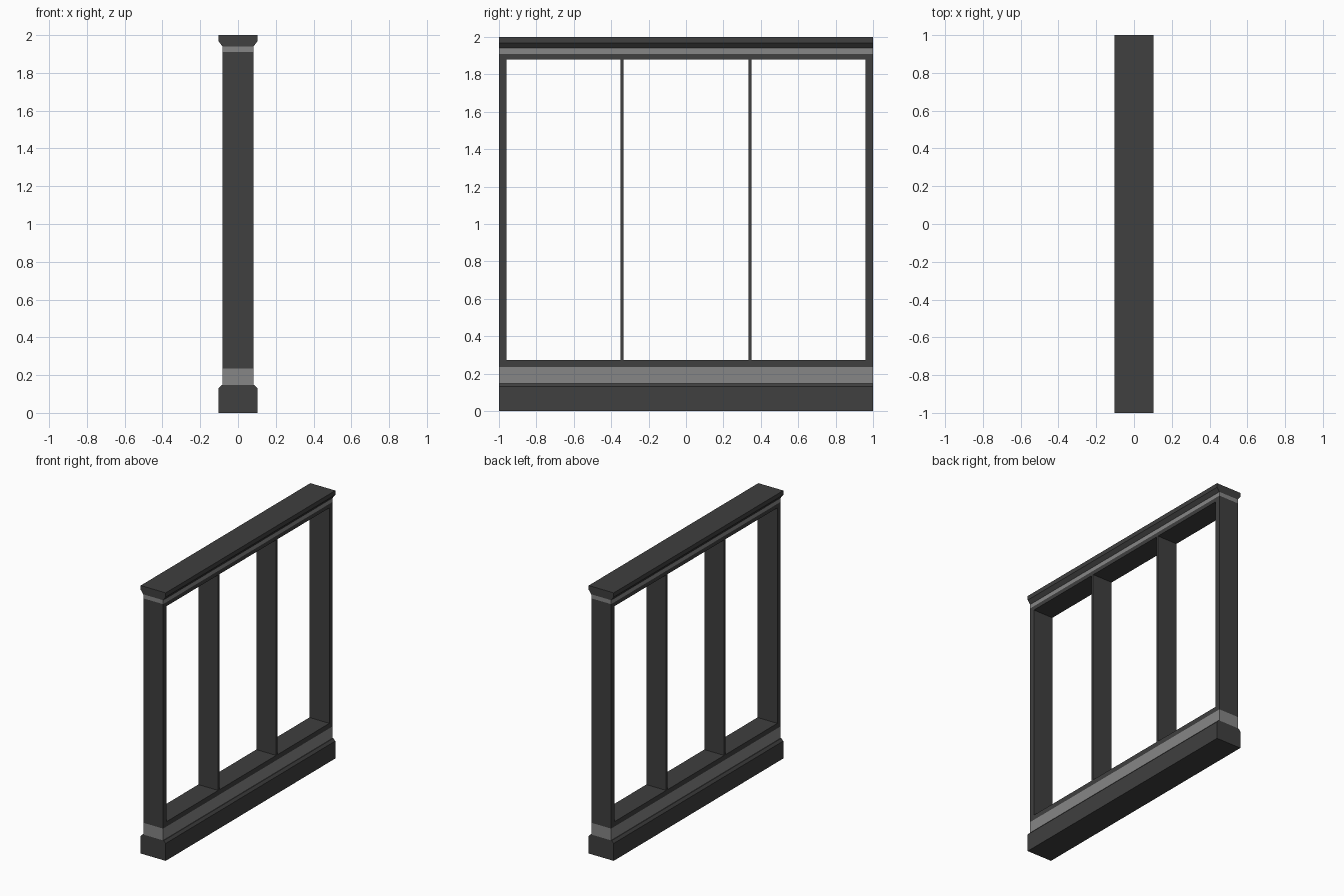
import bpy, bmesh

if "Cube" in bpy.data.objects:
    bpy.data.objects.remove(bpy.data.objects["Cube"])

def material(name, v):
    m = bpy.data.materials.new(name)
    m.diffuse_color = (v, v, v, 1)
    m.use_nodes = True
    m.node_tree.nodes["Principled BSDF"].inputs["Base Color"].default_value = m.diffuse_color
    return m

DARK = material("dark_metal", 0.05)
LIGHT = material("light_trim", 0.24)
W = 0.082   # half depth of frame
E = 0.103   # half depth of base and cap

def extrude(name, half, y0, y1, mat):
    """Extrude a mirrored (x, z) half profile along y."""
    prof = half + [(-x, z) for x, z in reversed(half)]
    bm = bmesh.new()
    face = bm.faces.new([bm.verts.new((x, y0, z)) for x, z in prof])
    ext = bmesh.ops.extrude_face_region(bm, geom=[face])
    verts = [g for g in ext["geom"] if isinstance(g, bmesh.types.BMVert)]
    bmesh.ops.translate(bm, verts=verts, vec=(0, y1 - y0, 0))
    bmesh.ops.recalc_face_normals(bm, faces=bm.faces)
    me = bpy.data.meshes.new(name)
    bm.to_mesh(me)
    bm.free()
    me.materials.append(mat)
    ob = bpy.data.objects.new(name, me)
    bpy.context.collection.objects.link(ob)
    return ob

def slab(name, z0, z1, y0, y1, mat):
    return extrude(name, [(W, z0), (W, z1)], y0, y1, mat)

# Base with chamfered top edge, and flared cap
extrude("base", [(E, 0), (E, 0.13), (0.087, 0.147), (W, 0.147)], -1, 1, DARK)
extrude("cap", [(W, 1.94), (E, 1.968), (E, 2.0)], -1, 1, DARK)

# Light trim bands
slab("lower_band", 0.147, 0.235, -1, 1, LIGHT)
slab("upper_band", 1.91, 1.94, -1, 1, LIGHT)

# Window frame rails
slab("sill", 0.235, 0.272, -1, 1, DARK)
slab("head_rail", 1.88, 1.91, -1, 1, DARK)

# End posts and mullions
for s, side in ((-1, "front"), (1, "back")):
    for part, a, b in (("post", 0.96, 1.0), ("mullion", 0.333, 0.351)):
        y0, y1 = sorted((s * a, s * b))
        slab(f"{side}_{part}", 0.272, 1.88, y0, y1, DARK)
